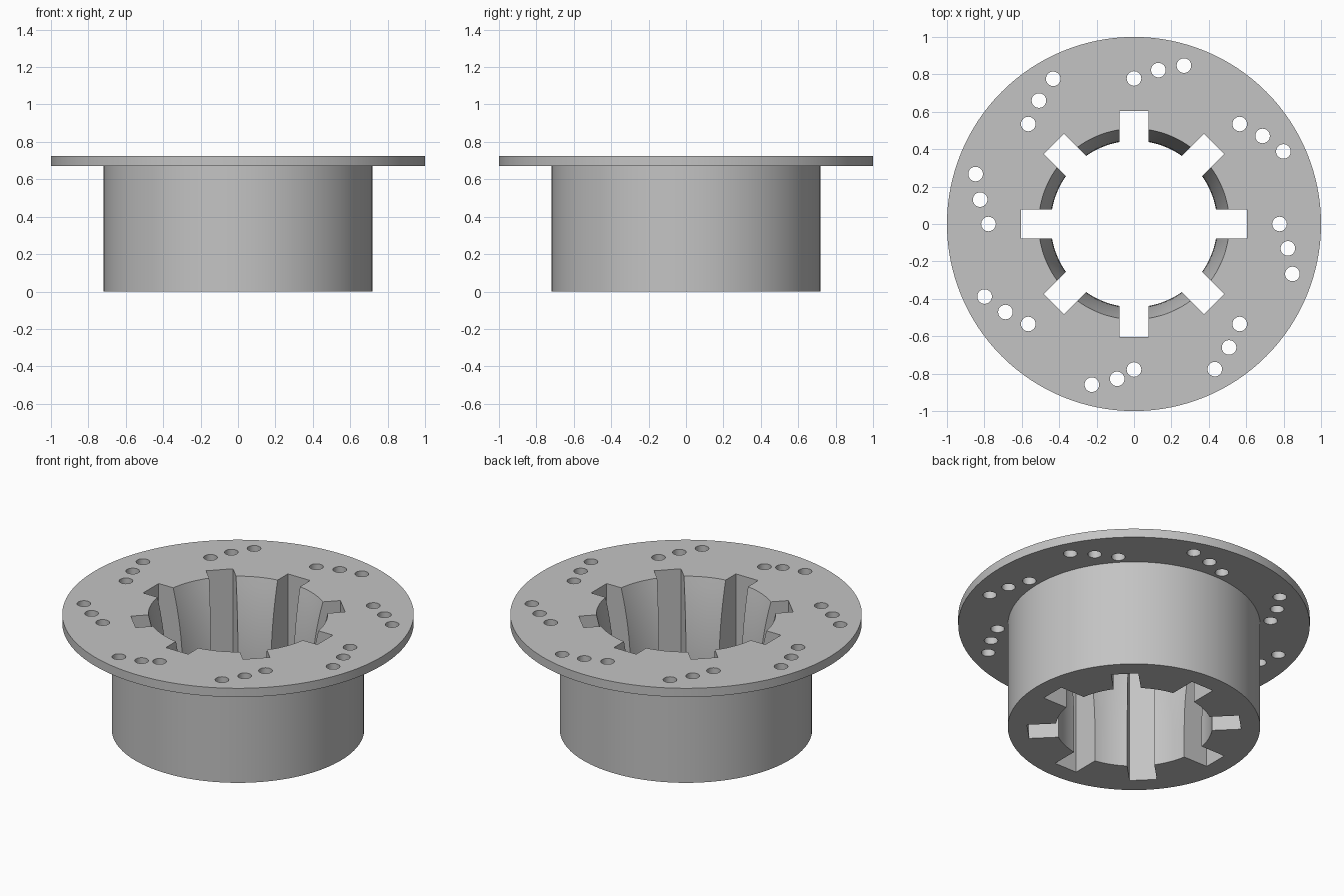
import bpy, bmesh
from math import cos, sin, radians, tau
from mathutils import Matrix, Vector

if "Cube" in bpy.data.objects:
    bpy.data.objects.remove(bpy.data.objects["Cube"], do_unlink=True)

SEGMENTS = 128
HEIGHT = 0.725

grey = bpy.data.materials.new("plain_grey")
grey.use_nodes = True
colour = (0.55, 0.55, 0.55, 1)
grey.diffuse_color = colour
grey.node_tree.nodes["Principled BSDF"].inputs["Base Color"].default_value = colour


def make_object(name, bm):
    bmesh.ops.recalc_face_normals(bm, faces=bm.faces)
    mesh = bpy.data.meshes.new(name)
    bm.to_mesh(mesh)
    bm.free()
    mesh.materials.append(grey)
    obj = bpy.data.objects.new(name, mesh)
    bpy.context.collection.objects.link(obj)
    return obj


# Flanged collar: one closed profile turned about z, bore flared at the top
profile = [(1, HEIGHT), (1, 0.67), (0.718, 0.67), (0.718, 0), (0.445, 0)]
STEPS = 10
for i in range(STEPS + 1):
    t = i / STEPS
    profile.append((0.445 + 0.065 * t * t, 0.2 + (HEIGHT - 0.2) * t))

bm = bmesh.new()
rings = []
for k in range(SEGMENTS):
    a = tau * k / SEGMENTS
    rings.append([bm.verts.new((r * cos(a), r * sin(a), z)) for r, z in profile])
for k, ring in enumerate(rings):
    after = rings[(k + 1) % SEGMENTS]
    for i in range(len(profile)):
        j = (i + 1) % len(profile)
        bm.faces.new((ring[i], after[i], after[j], ring[j]))
collar = make_object("flanged_collar", bm)

# Eight keyway slots running the full height of the bore
bm = bmesh.new()
inner, outer = 0.3, 0.605
for k in range(8):
    place = (Matrix.Rotation(tau * k / 8, 4, "Z")
             @ Matrix.Translation(((inner + outer) / 2, 0, HEIGHT / 2))
             @ Matrix.Diagonal((outer - inner, 0.155, 1.2, 1)))
    bmesh.ops.create_cube(bm, size=1, matrix=place)
slots = make_object("slot_cutter", bm)

# Eight slanted rows of three bolt holes through the flange
bm = bmesh.new()
for start in (0, 43.4, 90, 136.6, 180, 223.4, 270, 316.6):
    shift = 2.8 if start == 270 else 0
    for radius, step in ((0.778, 0), (0.833, -9), (0.888, -17.5)):
        a = radians(start + step + (shift if step else 0))
        spot = Vector((radius * cos(a), radius * sin(a), 0.7))
        bmesh.ops.create_cone(bm, cap_ends=True, segments=32, radius1=0.039,
                              radius2=0.039, depth=0.3,
                              matrix=Matrix.Translation(spot))
holes = make_object("hole_cutter", bm)

# Cut the openings, then remove the cutters
bpy.ops.object.select_all(action="DESELECT")
bpy.context.view_layer.objects.active = collar
collar.select_set(True)
for cutter in (slots, holes):
    cutter.hide_render = True
    mod = collar.modifiers.new(cutter.name, "BOOLEAN")
    mod.operation = "DIFFERENCE"
    mod.solver = "EXACT"
    mod.object = cutter
    bpy.ops.object.modifier_apply(modifier=mod.name)
    bpy.data.objects.remove(cutter, do_unlink=True)

bpy.ops.object.shade_smooth_by_angle(angle=radians(30))
